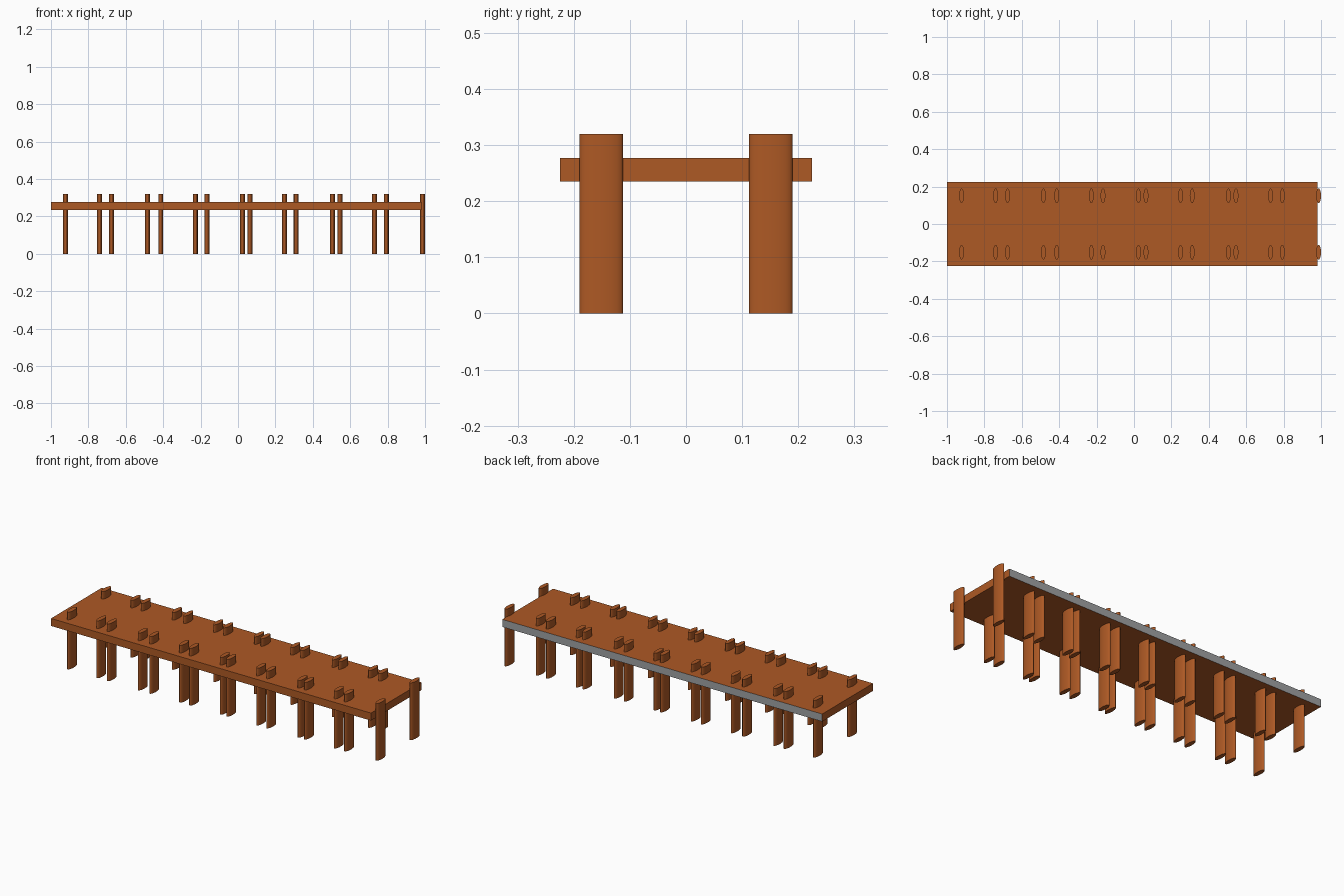
import bpy

if "Cube" in bpy.data.objects:
    bpy.data.objects.remove(bpy.data.objects["Cube"])

# Materials
def material(name, rgb):
    m = bpy.data.materials.new(name)
    m.diffuse_color = (*rgb, 1.0)
    m.use_nodes = True
    m.node_tree.nodes["Principled BSDF"].inputs["Base Color"].default_value = m.diffuse_color
    return m

wood = material("brown wood", (0.42, 0.10, 0.018))
grey = material("grey edge", (0.35, 0.36, 0.37))

# Deck slab, with its back long edge left grey
bpy.ops.mesh.primitive_cube_add(size=1, location=(-0.01, 0, 0.2565))
deck = bpy.context.object
deck.name = "deck"
deck.scale = (1.98, 0.449, 0.042)
bpy.ops.object.transform_apply(location=False, rotation=False, scale=True)
deck.data.materials.append(wood)
deck.data.materials.append(grey)
for f in deck.data.polygons:
    f.material_index = 1 if f.normal.y > 0.9 else 0

# Oval piles in two rows, piercing the deck
PILE_X = [-0.922, -0.74, -0.676, -0.484, -0.413, -0.228, -0.166, 0.024,
          0.064, 0.249, 0.311, 0.505, 0.545, 0.73, 0.793, 0.987]
for side, y in (("front", -0.151), ("back", 0.151)):
    for i, x in enumerate(PILE_X):
        bpy.ops.mesh.primitive_cylinder_add(vertices=24, radius=1, depth=0.32,
                                            location=(x, y, 0.16))
        pile = bpy.context.object
        pile.name = f"{side}_pile_{i + 1}"
        pile.scale = (0.013, 0.039, 1)
        bpy.ops.object.transform_apply(location=False, rotation=False, scale=True)
        pile.data.materials.append(wood)
        bpy.ops.object.shade_smooth_by_angle(angle=0.9)
